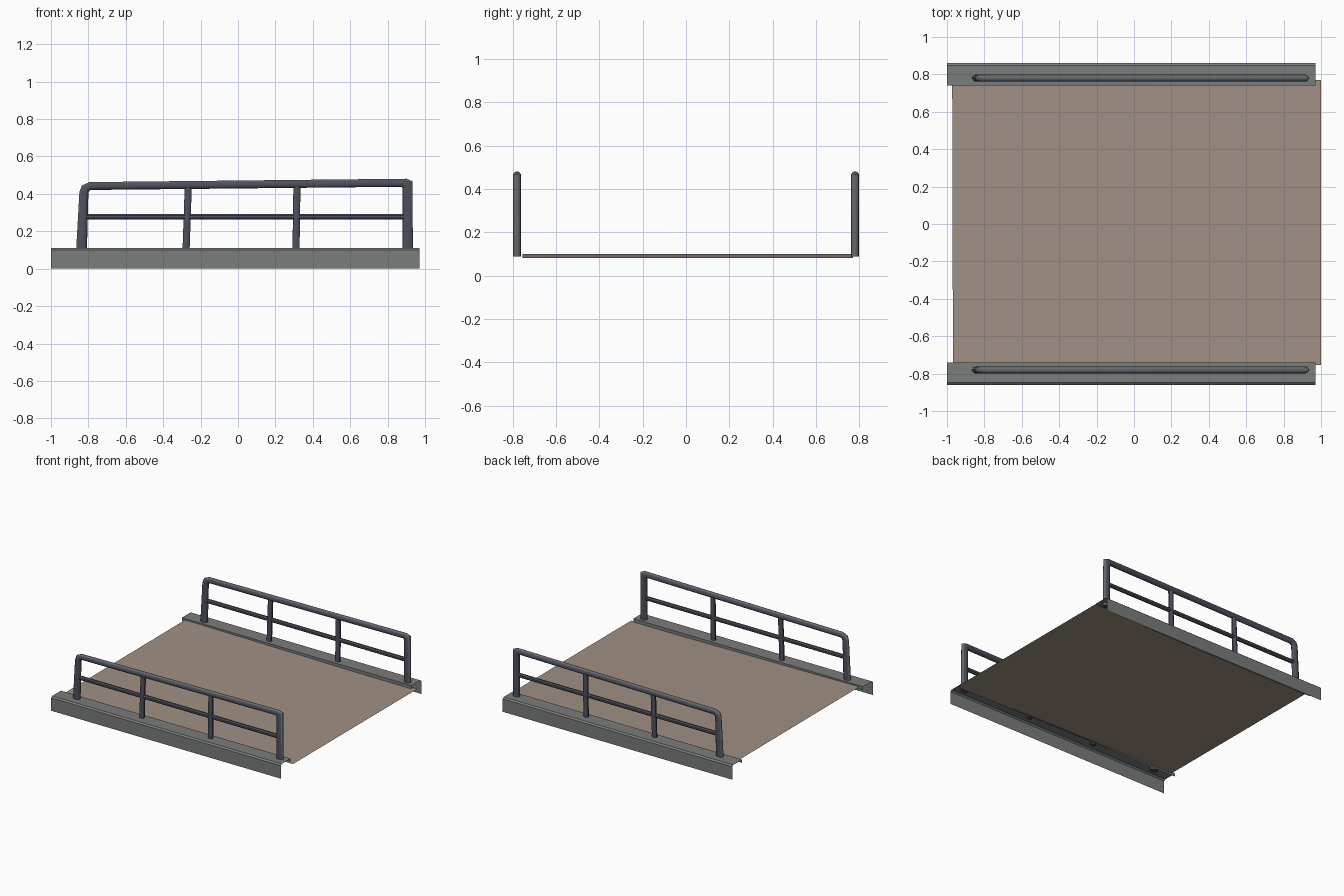
import bpy, bmesh, math
from mathutils import Vector

if "Cube" in bpy.data.objects:
    bpy.data.objects.remove(bpy.data.objects["Cube"])


def material(name, rgb):
    m = bpy.data.materials.new(name)
    m.diffuse_color = (*rgb, 1)
    m.use_nodes = True
    m.node_tree.nodes["Principled BSDF"].inputs["Base Color"].default_value = m.diffuse_color
    return m


STEEL = material("grey_steel", (0.19, 0.205, 0.2))
SLATE = material("slate_paint", (0.075, 0.082, 0.11))
WORN = material("worn_slate", (0.13, 0.14, 0.15))
DECK = material("brown_deck", (0.35, 0.28, 0.23))


def finish(name, bm, mats, smooth=True):
    me = bpy.data.meshes.new(name)
    bm.normal_update()
    bm.to_mesh(me)
    bm.free()
    ob = bpy.data.objects.new(name, me)
    bpy.context.collection.objects.link(ob)
    for m in mats:
        me.materials.append(m)
    if smooth:
        bpy.ops.object.select_all(action='DESELECT')
        ob.select_set(True)
        bpy.context.view_layer.objects.active = ob
        bpy.ops.object.shade_smooth_by_angle(angle=math.radians(40))
    return ob


def tube(name, pairs, y, half_y, sides=12, worn_outer=False):
    """Sweep an ellipse between outer and inner outline points in the xz plane."""
    bm = bmesh.new()
    rings = []
    for (ox, oz), (ix, iz) in pairs:
        c = Vector(((ox + ix) / 2, y, (oz + iz) / 2))
        h = Vector(((ox - ix) / 2, 0, (oz - iz) / 2))
        ring = []
        for k in range(sides):
            a = 2 * math.pi * (k - 0.5) / sides
            ring.append(bm.verts.new(c + h * math.cos(a) / math.cos(math.pi / sides)
                                     + Vector((0, half_y * math.sin(a), 0))))
        rings.append(ring)
    for r0, r1 in zip(rings, rings[1:]):
        for k in range(sides):
            n = (k + 1) % sides
            f = bm.faces.new((r0[k], r0[n], r1[n], r1[k]))
            if worn_outer and k in (0, 1, sides - 1):
                f.material_index = 1
    bm.faces.new(rings[0])
    bm.faces.new(rings[-1])
    bmesh.ops.recalc_face_normals(bm, faces=bm.faces)
    finish(name, bm, [SLATE, WORN])


# outline of the bent end posts and handrail: (outer, inner) points
FRAME = [((-0.866, 0.09), (-0.808, 0.09)), ((-0.848, 0.41), (-0.800, 0.40)),
         ((-0.835, 0.445), (-0.797, 0.415)), ((-0.795, 0.463), (-0.785, 0.421)),
         ((0.900, 0.481), (0.875, 0.438)), ((0.933, 0.468), (0.880, 0.428)),
         ((0.935, 0.09), (0.880, 0.09))]
# edge beam section: outer skirt, chamfer, top, inner lip
BEAM = [(0.86, 0), (0.86, 0.10), (0.848, 0.11), (0.74, 0.11), (0.74, 0.085)]

for s, side in ((-1, "front"), (1, "back")):
    # folded sheet beam
    bm = bmesh.new()
    cols = [[bm.verts.new((x, s * y, z)) for y, z in BEAM] for x in (-1, 0.97)]
    for i in range(len(BEAM) - 1):
        q = [cols[0][i], cols[1][i], cols[1][i + 1], cols[0][i + 1]]
        bm.faces.new(q if s < 0 else q[::-1])
    finish(side + "_edge_beam", bm, [STEEL], smooth=False)

    # railing
    y = s * 0.78
    tube(side + "_rail_frame", FRAME, y, 0.02, worn_outer=True)
    tube(side + "_middle_rail", [((-0.82, 0.292), (-0.82, 0.262)),
                                 ((0.90, 0.292), (0.90, 0.262))], y, 0.015, 8)
    for n, (b, t) in enumerate(((-0.278, -0.266), (0.31, 0.315))):
        tube(f"{side}_baluster_{n + 1}", [((b - 0.019, 0.09), (b + 0.019, 0.09)),
                                         ((t - 0.019, 0.44), (t + 0.019, 0.44))], y, 0.016, 8)

# deck sheet, falling slightly to the right
bm = bmesh.new()
bm.faces.new([bm.verts.new(p) for p in ((-0.968, -0.755, 0.1), (1, -0.755, 0.081),
                                        (1, 0.77, 0.081), (-0.972, 0.77, 0.1))])
finish("deck", bm, [DECK], smooth=False)
